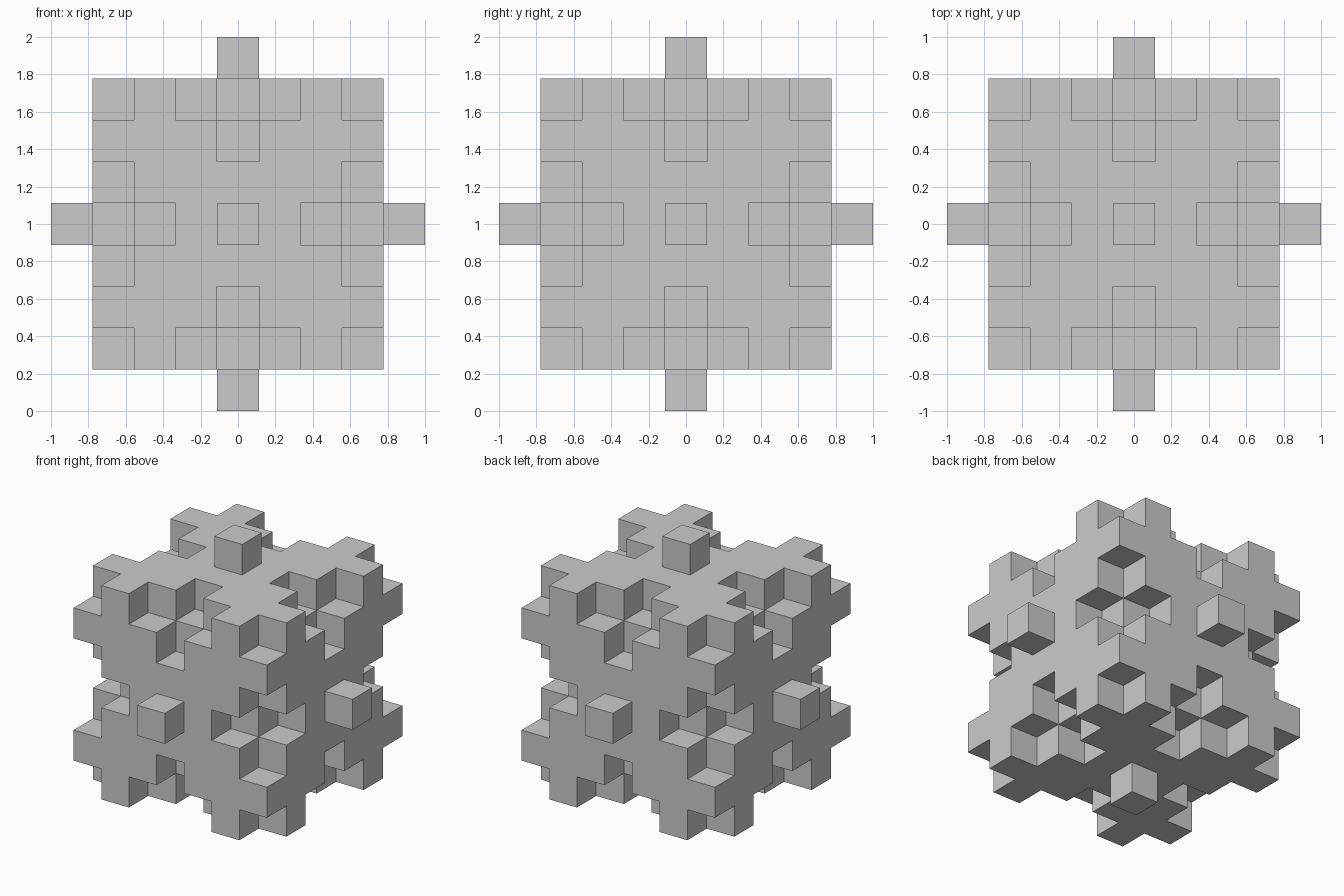
import bpy, bmesh
from mathutils import Vector

if "Cube" in bpy.data.objects:
    bpy.data.objects.remove(bpy.data.objects["Cube"])

U = 2 / 9                      # edge of one small cube
CENTRE = Vector((0, 0, 1))
NOTCHES = {(3, 3, 3), (1, 3, 3), (0, 3, 3), (0, 2, 3)}   # cells cut away, by sorted distance


def solid(cell):
    key = tuple(sorted(abs(c) for c in cell))
    if key[2] <= 3:
        return key not in NOTCHES
    return key == (0, 0, 4)    # single stud in the middle of each side


# Skin of the fractal cube: one square wherever a filled cell meets an empty one
bm = bmesh.new()
span = range(-4, 5)
for cell in ((x, y, z) for x in span for y in span for z in span):
    if not solid(cell):
        continue
    for axis in range(3):
        for sign in (-1, 1):
            n = Vector((0, 0, 0))
            n[axis] = sign
            pos = Vector(cell)
            if solid(tuple(int(c) for c in pos + n)):
                continue
            a = Vector((0, 0, 0))
            a[(axis + 1) % 3] = 0.5
            b = n.cross(a)
            mid = pos + n * 0.5
            corners = (mid - a - b, mid + a - b, mid + a + b, mid - a + b)
            bm.faces.new([bm.verts.new(CENTRE + c * U) for c in corners])
bmesh.ops.remove_doubles(bm, verts=bm.verts, dist=0.001)

mesh = bpy.data.meshes.new("fractal_cube")
bm.to_mesh(mesh)
bm.free()
bpy.context.collection.objects.link(bpy.data.objects.new("fractal_cube", mesh))
